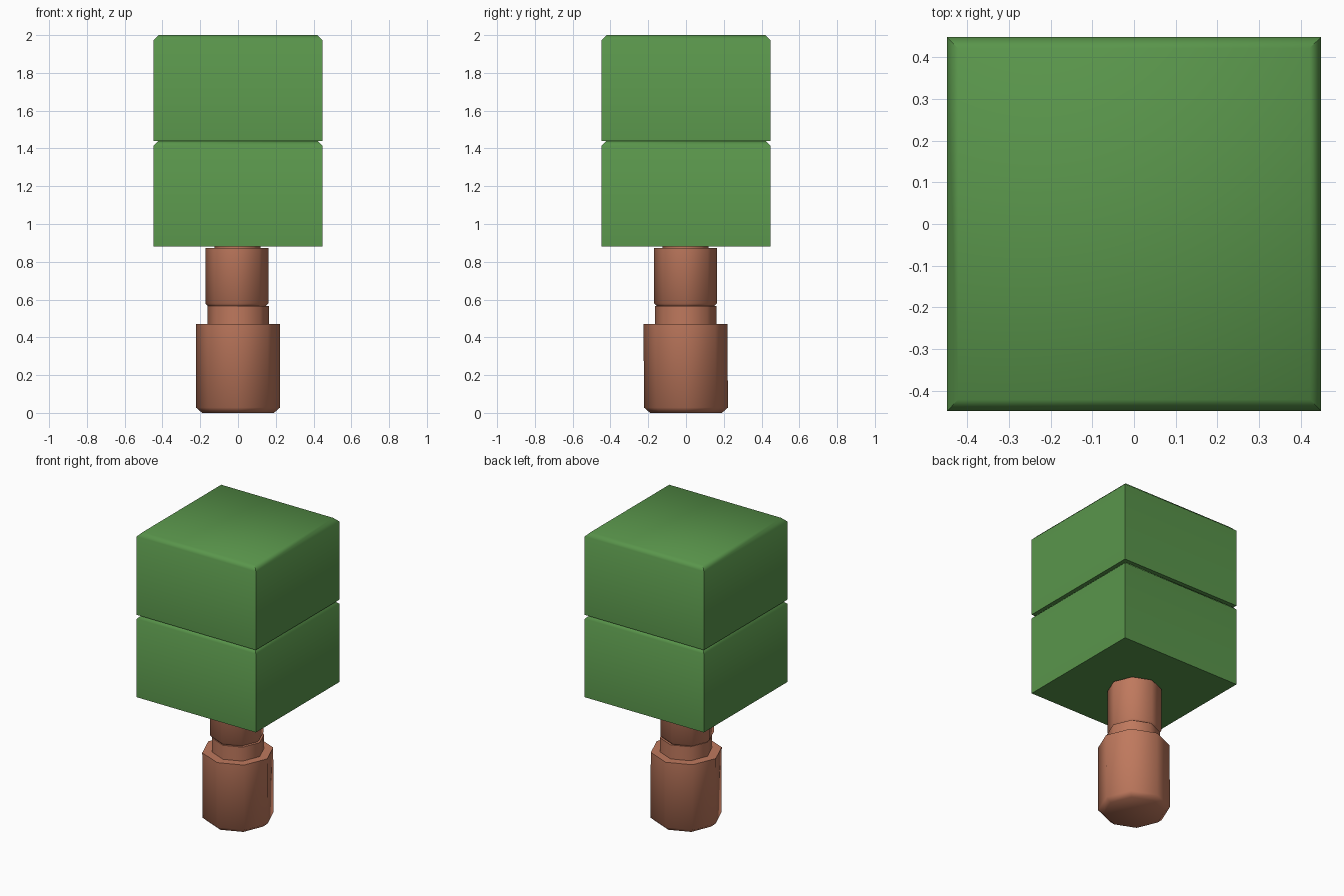
import bpy, bmesh
from math import radians, cos, sin, pi

if "Cube" in bpy.data.objects:
    bpy.data.objects.remove(bpy.data.objects["Cube"])


def material(name, rgb):
    m = bpy.data.materials.new(name)
    m.diffuse_color = (*rgb, 1)
    m.use_nodes = True
    m.node_tree.nodes["Principled BSDF"].inputs["Base Color"].default_value = m.diffuse_color
    return m


def loft(name, rings, sides, turn, mat):
    """Stack polygon rings (radius, z, x offset, y offset), cap both ends."""
    bm = bmesh.new()
    loops = []
    for r, z, ox, oy in rings:
        loops.append([bm.verts.new((ox + r * cos(turn + 2 * pi * i / sides),
                                    oy + r * sin(turn + 2 * pi * i / sides), z))
                      for i in range(sides)])
    for a, b in zip(loops, loops[1:]):
        for i in range(sides):
            j = (i + 1) % sides
            bm.faces.new((a[i], a[j], b[j], b[i]))
    bm.faces.new(loops[0][::-1])
    bm.faces.new(loops[-1])
    bmesh.ops.recalc_face_normals(bm, faces=bm.faces)
    me = bpy.data.meshes.new(name)
    bm.to_mesh(me)
    bm.free()
    me.materials.append(mat)
    ob = bpy.data.objects.new(name, me)
    bpy.context.collection.objects.link(ob)
    bpy.ops.object.select_all(action='DESELECT')
    ob.select_set(True)
    bpy.context.view_layer.objects.active = ob
    bpy.ops.object.shade_smooth_by_angle(angle=radians(55))
    return ob


bark = material("bark", (0.52, 0.19, 0.11))
leaf = material("leaf", (0.10, 0.30, 0.07))

# Stepped octagonal trunk, upper sections slightly off centre
loft("trunk", [
    (0.19, 0, 0, 0), (0.222, 0.028, 0, 0), (0.222, 0.47, 0, -0.003),
    (0.163, 0.47, 0.002, -0.002), (0.163, 0.565, 0.002, -0.002),
    (0.152, 0.565, -0.006, -0.003), (0.167, 0.58, -0.006, -0.003),
    (0.167, 0.873, -0.006, -0.003), (0.122, 0.873, -0.003, -0.002),
    (0.122, 0.89, -0.003, -0.002)], 8, 0, bark)

# Two foliage blocks with chamfered top edges
d = 2 ** 0.5
for name, z in (("lower_foliage", 0.88), ("upper_foliage", 1.44)):
    loft(name, [(0.448 * d, z, 0, 0), (0.448 * d, z + 0.533, 0, 0),
                (0.421 * d, z + 0.56, 0, 0)], 4, pi / 4, leaf)
